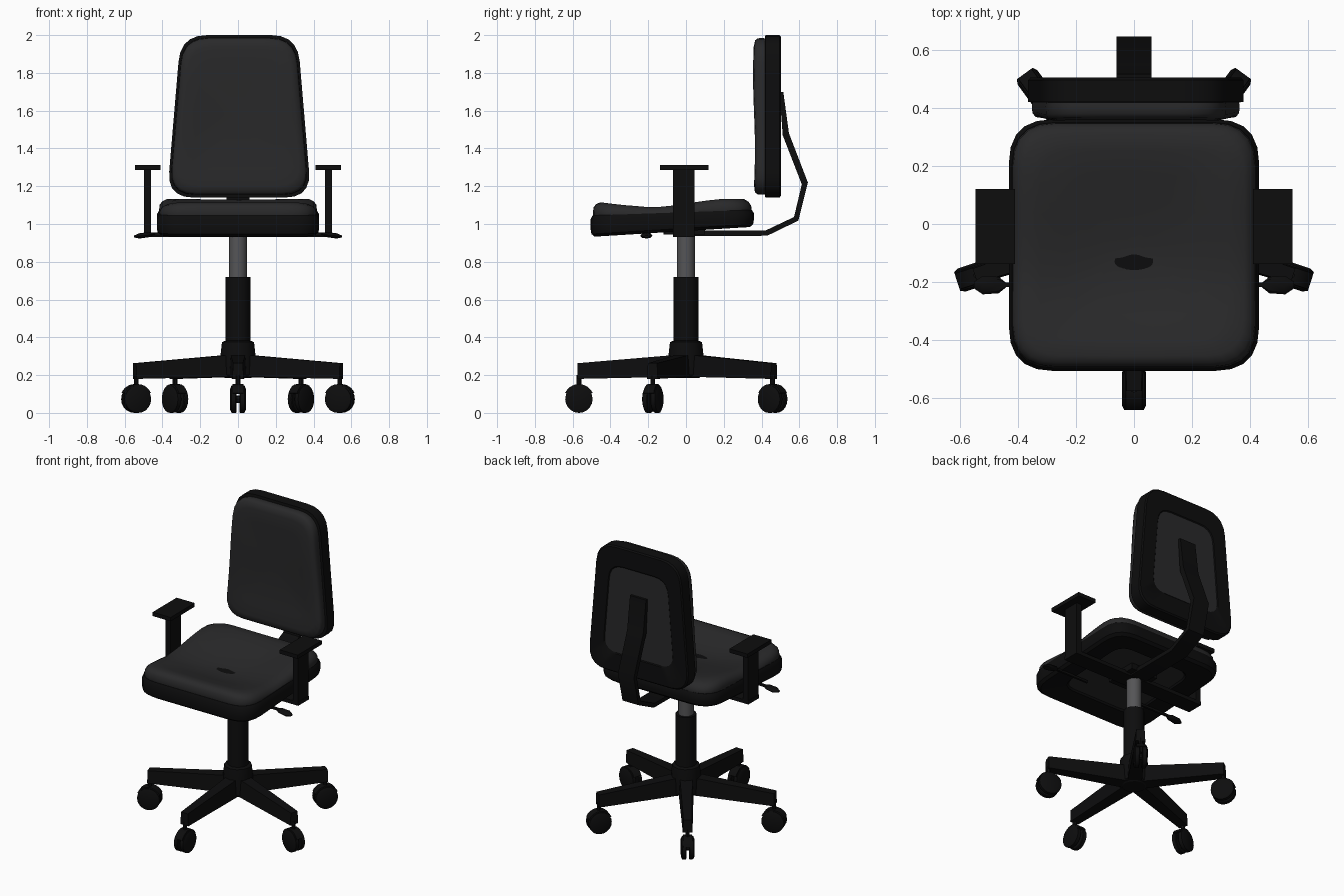
import bpy, bmesh
from math import pi, sin, cos, radians
from mathutils import Vector, Matrix

if "Cube" in bpy.data.objects:
    bpy.data.objects.remove(bpy.data.objects["Cube"])


def material(name, v):
    m = bpy.data.materials.new(name)
    m.diffuse_color = (v, v, v * 1.05, 1)
    m.use_nodes = True
    m.node_tree.nodes["Principled BSDF"].inputs["Base Color"].default_value = m.diffuse_color
    return m


BLACK = material("black_plastic", 0.004)
FABRIC = material("dark_fabric", 0.022)
STEEL = material("grey_steel", 0.09)


def finish(name, bm, mat, angle=35):
    bmesh.ops.recalc_face_normals(bm, faces=bm.faces)
    me = bpy.data.meshes.new(name)
    bm.to_mesh(me)
    bm.free()
    me.materials.append(mat)
    me.shade_smooth()
    me.set_sharp_from_angle(angle=radians(angle))
    ob = bpy.data.objects.new(name, me)
    bpy.context.collection.objects.link(ob)
    return ob


def loft(name, rings, mat, angle=35):
    """Skin closed rings of equal length and cap both ends."""
    bm = bmesh.new()
    loops = [[bm.verts.new(p) for p in r] for r in rings]
    n = len(loops[0])
    for a, b in zip(loops, loops[1:]):
        for i in range(n):
            j = (i + 1) % n
            bm.faces.new((a[i], a[j], b[j], b[i]))
    bm.faces.new(loops[0][::-1])
    bm.faces.new(loops[-1])
    return finish(name, bm, mat, angle)


def box(name, x, y, z, mat=BLACK):
    ring = lambda h: [(x[0], y[0], h), (x[1], y[0], h), (x[1], y[1], h), (x[0], y[1], h)]
    return loft(name, [ring(z[0]), ring(z[1])], mat)


def turned(name, profile, sides=12, mat=BLACK):
    """Vertical turned part from (radius, height) pairs."""
    return loft(name, [[(r * cos(2 * pi * i / sides), r * sin(2 * pi * i / sides), z)
                        for i in range(sides)] for r, z in profile], mat)


def rounded(corners, r, seg=5, straight=8):
    """Rounded polygon outline with subdivided straight edges."""
    pts, n = [], len(corners)
    cs = [Vector(c) for c in corners]
    for i, c in enumerate(cs):
        din = (cs[i - 1] - c).normalized() * r
        dout = (cs[(i + 1) % n] - c).normalized() * r
        a, b = c + din, c + dout
        for k in range(seg + 1):
            t = k / seg
            pts.append(a * (1 - t) ** 2 + c * 2 * t * (1 - t) + b * t * t)
        nxt = cs[(i + 1) % n]
        end = nxt + (c - nxt).normalized() * r
        pts += [b.lerp(end, k / straight) for k in range(1, straight)]
    return pts


# Seat: tilted tray and contoured cushion
seat_c = Vector((0, -0.072))
seat_line = [p - seat_c for p in rounded(
    [(-0.43, -0.505), (0.43, -0.505), (0.43, 0.36), (-0.43, 0.36)], 0.15)]


def under(x, y):
    return 0.932 + 0.062 * (y + 0.5)


def rim(x, y):
    return 1.035 + 0.035 * (y + 0.5)


def top(x, y):
    return (1.105 + 0.022 * sin((y - 0.02) * 7) * (1 if y > -0.25 else 0.8)
            - 0.03 * cos(min(1, abs(x) / 0.4) * pi / 2) * cos(min(1, abs(y + 0.07) / 0.4) * pi / 2))


def seat_ring(s, f, dz=0):
    pts = [seat_c + p * s for p in seat_line]
    return [(p.x, p.y, f(p.x, p.y) + dz) for p in pts]


loft("seat_tray", [seat_ring(0.62, under, 0.04), seat_ring(0.66, under, 0.012),
                   seat_ring(0.95, under), seat_ring(0.99, under, 0.015),
                   seat_ring(1, under, 0.04), seat_ring(1, rim, -0.01),
                   seat_ring(0.975, rim, 0.01), seat_ring(0.9, rim, 0.01)], BLACK)
loft("seat_under_panel", [seat_ring(0.64, under, 0.022), seat_ring(0.6, under, 0.045)], FABRIC)
loft("seat_cushion", [seat_ring(0.94, rim, -0.02), seat_ring(0.975, rim)] +
     [seat_ring(s, top, d) for s, d in ((0.965, -0.025), (0.935, -0.006), (0.88, 0.008), (0.75, 0.01),
                                        (0.55, 0.006), (0.35, 0), (0.15, 0), (0.03, 0))],
     FABRIC, 60)

# Backrest: tapered shell, rear panel and cushion
back_c = Vector((0.006, 1.57))
back_line = [p - back_c for p in rounded(
    [(-0.376, 1.14), (0.388, 1.14), (0.315, 2.0), (-0.303, 2.0)], 0.14)]


def back_ring(s, y, bulge=0):
    pts = [back_c + p * s for p in back_line]
    return [(p.x, y + bulge * sin((p.y - 1.2) * 8), p.y) for p in pts]


loft("backrest_shell", [back_ring(0.62, 0.475), back_ring(0.7, 0.503), back_ring(0.98, 0.503),
                        back_ring(1, 0.495), back_ring(1, 0.42), back_ring(0.9, 0.415)], BLACK)
loft("backrest_rear_panel", [back_ring(0.69, 0.498), back_ring(0.6, 0.47)], FABRIC)
loft("backrest_cushion", [back_ring(0.955, 0.43), back_ring(0.965, 0.405), back_ring(0.96, 0.38, 0.003),
                          back_ring(0.935, 0.366, 0.005)] +
     [back_ring(s, 0.36 + d, 0.005) for s, d in ((0.85, 0.0), (0.65, 0.005), (0.4, 0.01), (0.1, 0.012))],
     FABRIC, 60)

# Bent strip joining seat and backrest
strip = [(0.0, 0.935, 0.965), (0.43, 0.938, 0.965), (0.595, 1.018, 1.037),
         (0.645, 1.22, 1.21), (0.545, 1.48, 1.47), (0.515, 1.70, 1.70)]
inner_y = [0.0, 0.42, 0.572, 0.613, 0.512, 0.495]
loft("back_support", [[(-0.06, y, a), (0.06, y, a), (0.06, iy, b), (-0.06, iy, b)]
                      for (y, a, b), iy in zip(strip, inner_y)], BLACK)

# Armrests and under-seat crossbar
box("armrest_crossbar", (-0.5, 0.5), (-0.068, 0.045), (0.93, 0.955))
box("seat_mount", (-0.1, 0.1), (-0.12, 0.1), (0.945, 0.985))
for side, s in (("left", -1), ("right", 1)):
    box(side + "_armrest_post", (s * 0.46, s * 0.498), (-0.068, 0.045), (0.93, 1.29))
    box(side + "_armrest_pad", (s * 0.41, s * 0.545), (-0.138, 0.12), (1.287, 1.313))
    # Adjustment lever
    box(side + "_lever_rod", (s * 0.2, s * 0.46), (-0.216, -0.202), (0.94, 0.954))
    lever = [(0.44, 0.008), (0.465, 0.028), (0.52, 0.032), (0.55, 0.012)]
    loft(side + "_lever_paddle", [[(s * x, -0.21 + h * cos(a * pi / 4),
                                    0.947 - (x - 0.44) * 0.12 + h * 0.45 * sin(a * pi / 4))
                                   for a in range(8)] for x, h in lever], BLACK)

# Central column
turned("gas_lift_rod", [(0.048, 0.70), (0.048, 0.97)], mat=STEEL)
turned("column_sleeve", [(0.065, 0.30), (0.065, 0.72)])
turned("base_hub", [(0.07, 0.185), (0.092, 0.20), (0.092, 0.31), (0.085, 0.375), (0.065, 0.382)])


def wheel(name, xs):
    """Wheel about the local x axis."""
    return loft(name, [[(x, r * cos(2 * pi * i / 20), 0.0725 + r * sin(2 * pi * i / 20))
                        for i in range(20)] for x, r in xs], BLACK)


# Five legs with twin-wheel castors
for k in range(5):
    parts = []
    leg = [(0.03, 0.045, 0.19, 0.31), (0.1, 0.044, 0.19, 0.303), (0.575, 0.03, 0.18, 0.263)]
    parts.append(loft(f"leg_{k}", [[(-w, -d, a), (w, -d, a), (w * 0.85, -d, b), (-w * 0.85, -d, b)]
                                   for d, w, a, b in leg], BLACK))
    castor = [wheel(f"castor_{k}_wheel_a", [(-0.008, 0.068), (-0.012, 0.0725), (-0.034, 0.0725), (-0.042, 0.055)]),
              wheel(f"castor_{k}_wheel_b", [(0.008, 0.068), (0.012, 0.0725), (0.034, 0.0725), (0.042, 0.055)]),
              turned(f"castor_{k}_stem", [(0.013, 0.1), (0.013, 0.2)], 8)]
    # Curved hood over the wheels
    arc = [radians(25 + 13 * i) for i in range(11)]
    castor.append(loft(f"castor_{k}_hood", [[(w, r * cos(a), 0.0725 + r * sin(a)) for w, r in
                                             ((-0.03, 0.071), (0.03, 0.071), (0.028, 0.08), (-0.028, 0.08))]
                                            for a in arc], BLACK))
    castor.append(loft(f"castor_{k}_axle", [[(x, 0.02 * cos(i * pi / 4), 0.0725 + 0.02 * sin(i * pi / 4))
                                             for i in range(8)] for x in (-0.02, 0.02)], BLACK))
    turn = Matrix.Rotation(radians(72 * k), 4, 'Z')
    for ob in parts:
        ob.data.transform(turn)
    for ob in castor:
        ob.data.transform(turn @ Matrix.Translation((0, -0.567, 0)))
